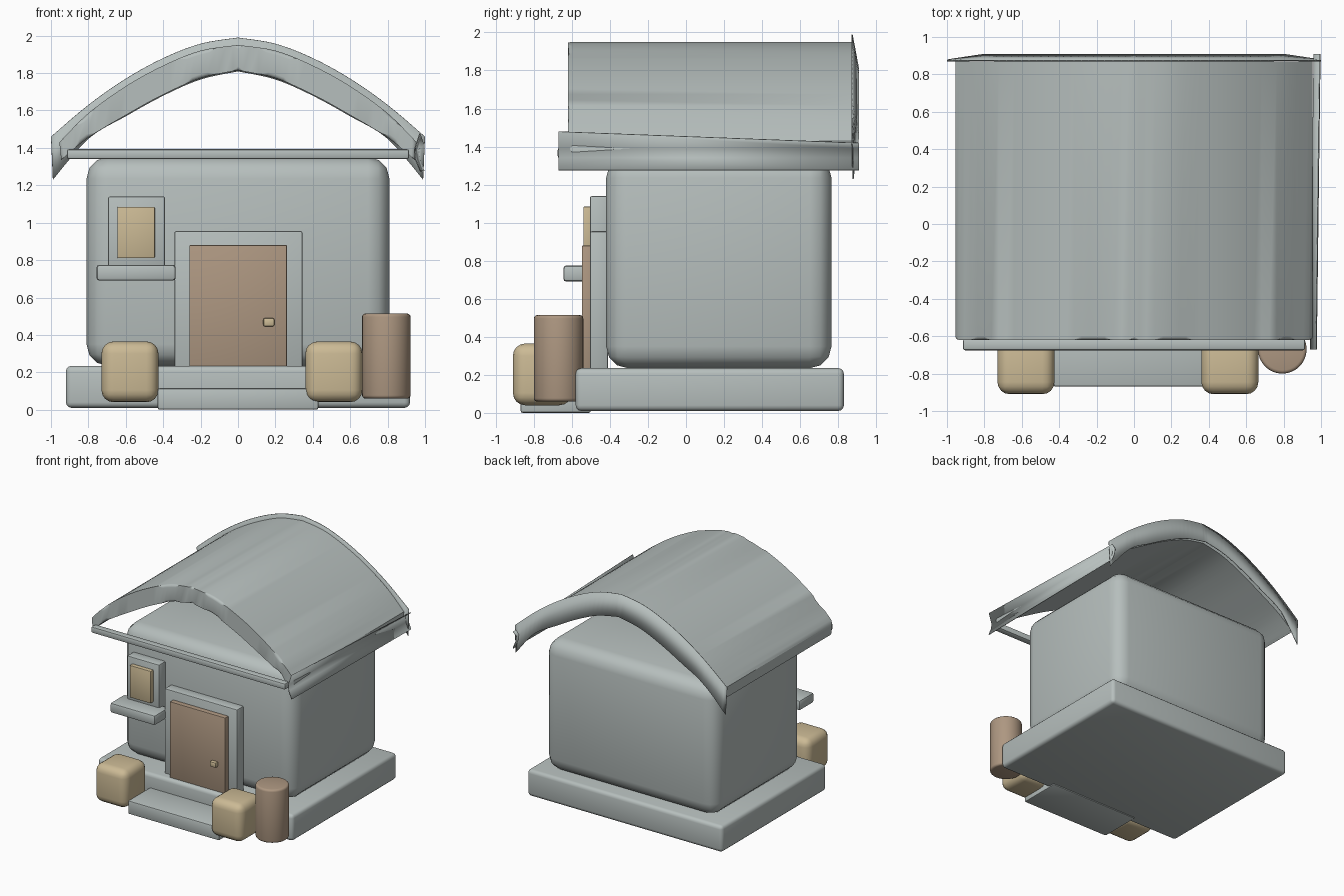
import bpy, bmesh, math
from mathutils import Matrix, Vector

old = bpy.data.objects.get("Cube")
if old:
    bpy.data.objects.remove(old, do_unlink=True)


def material(name, rgb):
    m = bpy.data.materials.new(name)
    m.use_nodes = True
    m.diffuse_color = (*rgb, 1)
    m.node_tree.nodes["Principled BSDF"].inputs["Base Color"].default_value = (*rgb, 1)
    return m


GREY = material("pale_grey", (0.47, 0.52, 0.51))
BROWN = material("warm_brown", (0.42, 0.31, 0.22))
TAN = material("light_tan", (0.60, 0.49, 0.30))


def finish(name, bm, mat, angle=40):
    bmesh.ops.recalc_face_normals(bm, faces=bm.faces)
    mesh = bpy.data.meshes.new(name)
    bm.to_mesh(mesh)
    bm.free()
    ob = bpy.data.objects.new(name, mesh)
    bpy.context.collection.objects.link(ob)
    mesh.materials.append(mat)
    bpy.ops.object.select_all(action="DESELECT")
    ob.select_set(True)
    bpy.context.view_layer.objects.active = ob
    bpy.ops.object.shade_smooth_by_angle(angle=math.radians(angle))
    return ob


def bevel(bm, edges, width, segments):
    bmesh.ops.bevel(bm, geom=edges, offset=width, segments=segments,
                    profile=0.5, affect="EDGES", clamp_overlap=True)


def box(name, x, y, z, mat, width=0.01, segments=2):
    """Rounded box given by its (low, high) range on each axis."""
    bm = bmesh.new()
    bmesh.ops.create_cube(bm, size=1)
    for v in bm.verts:
        v.co = Vector([r[0] if c < 0 else r[1] for c, r in zip(v.co, (x, y, z))])
    bevel(bm, bm.edges[:], width, segments)
    return finish(name, bm, mat)


def curve(points, steps=5):
    """Smooth half arch through (x, z) points, mirrored into a full arch."""
    half = []
    p = [points[0]] + points + [points[-1]]
    for i in range(1, len(p) - 2):
        a, b, c, d = (Vector(q) for q in p[i - 1:i + 3])
        for k in range(steps):
            t = k / steps
            half.append(0.5 * (2 * b + (c - a) * t + (2 * a - 5 * b + 4 * c - d) * t * t
                               + (3 * b - a - 3 * c + d) * t ** 3))
    half.append(Vector(points[-1]))
    return [(-q.x, q.y) for q in reversed(half[1:])] + [(q.x, q.y) for q in half]


# Foundation, step and walls
box("foundation", (-0.92, 0.92), (-0.58, 0.83), (0.01, 0.235), GREY, 0.03, 3)
box("front_step", (-0.43, 0.43), (-0.87, -0.5), (0, 0.115), GREY, 0.012)
box("house_body", (-0.81, 0.81), (-0.42, 0.765), (0.235, 1.35), GREY, 0.115, 3)

# Door
box("door_frame", (-0.34, 0.345), (-0.505, -0.41), (0.225, 0.955), GREY)
box("door", (-0.26, 0.262), (-0.547, -0.49), (0.23, 0.88), BROWN, 0.005)
box("door_knob", (0.135, 0.195), (-0.58, -0.54), (0.445, 0.49), TAN, 0.01)

# Window
box("window_frame", (-0.695, -0.39), (-0.505, -0.41), (0.73, 1.14), GREY)
box("window_pane", (-0.645, -0.445), (-0.54, -0.49), (0.81, 1.085), TAN, 0.006)
box("window_sill", (-0.757, -0.333), (-0.645, -0.45), (0.69, 0.775), GREY, 0.016)

# Bushes beside the step
for side, x in (("right", (-0.73, -0.425)), ("left", (0.36, 0.665))):
    box(side + "_bush", x, (-0.91, -0.6), (0.04, 0.365), TAN, 0.065, 4)

# Barrel
bm = bmesh.new()
bmesh.ops.create_cone(bm, cap_ends=True, segments=32, radius1=0.13, radius2=0.13,
                      depth=0.455, matrix=Matrix.Translation((0.793, -0.67, 0.287)))
rims = [e for e in bm.edges if abs(e.verts[0].co.z - e.verts[1].co.z) < 0.01]
bevel(bm, rims, 0.018, 3)
finish("barrel", bm, BROWN)

# Tie beam across the front of the roof
box("front_beam", (-0.915, 0.915), (-0.675, -0.615), (1.34, 1.393), GREY, 0.012)

# Arched roof with a rounded front edge
outer = curve([(0, 1.95), (0.2, 1.92), (0.4, 1.84), (0.6, 1.73), (0.8, 1.585), (0.955, 1.43)])
inner = curve([(0, 1.815), (0.2, 1.772), (0.4, 1.685), (0.6, 1.575), (0.8, 1.455), (0.945, 1.335)])
bm = bmesh.new()
loops = []
for y in (-0.62, 0.87):
    loops.append([[bm.verts.new((x, y, z)) for x, z in line] for line in (outer, inner)])
(fo, fi), (bo, bi) = loops
for i in range(len(fo) - 1):
    j = i + 1
    for quad in ((fo[i], fo[j], bo[j], bo[i]), (fi[j], fi[i], bi[i], bi[j]),
                 (fo[j], fo[i], fi[i], fi[j]), (bo[i], bo[j], bi[j], bi[i])):
        bm.faces.new(quad)
for i in (0, -1):
    bm.faces.new((fo[i], bo[i], bi[i], fi[i]))
front = [e for e in bm.edges if all(v.co.y < -0.6 for v in e.verts)
         and len(e.link_faces) == 2
         and any(all(v.co.y < -0.6 for v in f.verts) for f in e.link_faces)
         and not all(all(v.co.y < -0.6 for v in f.verts) for f in e.link_faces)]
bevel(bm, front, 0.035, 3)
finish("roof", bm, GREY)

# Thin flared trim around the back of the roof
top = curve([(0, 1.99), (0.2, 1.957), (0.4, 1.88), (0.6, 1.77), (0.8, 1.63), (1.0, 1.46)])
low = curve([(0, 1.81), (0.2, 1.767), (0.4, 1.68), (0.6, 1.57), (0.8, 1.45), (0.99, 1.23)])
bm = bmesh.new()
a = [bm.verts.new((x, 0.876, z)) for x, z in top]
b = [bm.verts.new((x, 0.91 - 0.03 * max(0, abs(x) - 0.8) / 0.2, z)) for x, z in low]
for i in range(len(a) - 1):
    bm.faces.new((a[i], a[i + 1], b[i + 1], b[i]))
trim = finish("back_roof_trim", bm, GREY)
trim.modifiers.new("thickness", "SOLIDIFY").thickness = 0.006

# Curved eave board along the left side
bm = bmesh.new()
rows = []
for y, shift, ztop in ((-0.67, -0.02, 1.48), (0.91, 0.0, 1.42)):
    rows.append([bm.verts.new((x + shift, y, z)) for x, z in
                 ((0.99, ztop), (0.96, 1.39), (0.965, 1.34), (0.992, 1.275))])
for i in range(3):
    bm.faces.new((rows[0][i], rows[0][i + 1], rows[1][i + 1], rows[1][i]))
board = finish("left_eave_board", bm, GREY)
board.modifiers.new("thickness", "SOLIDIFY").thickness = 0.006
